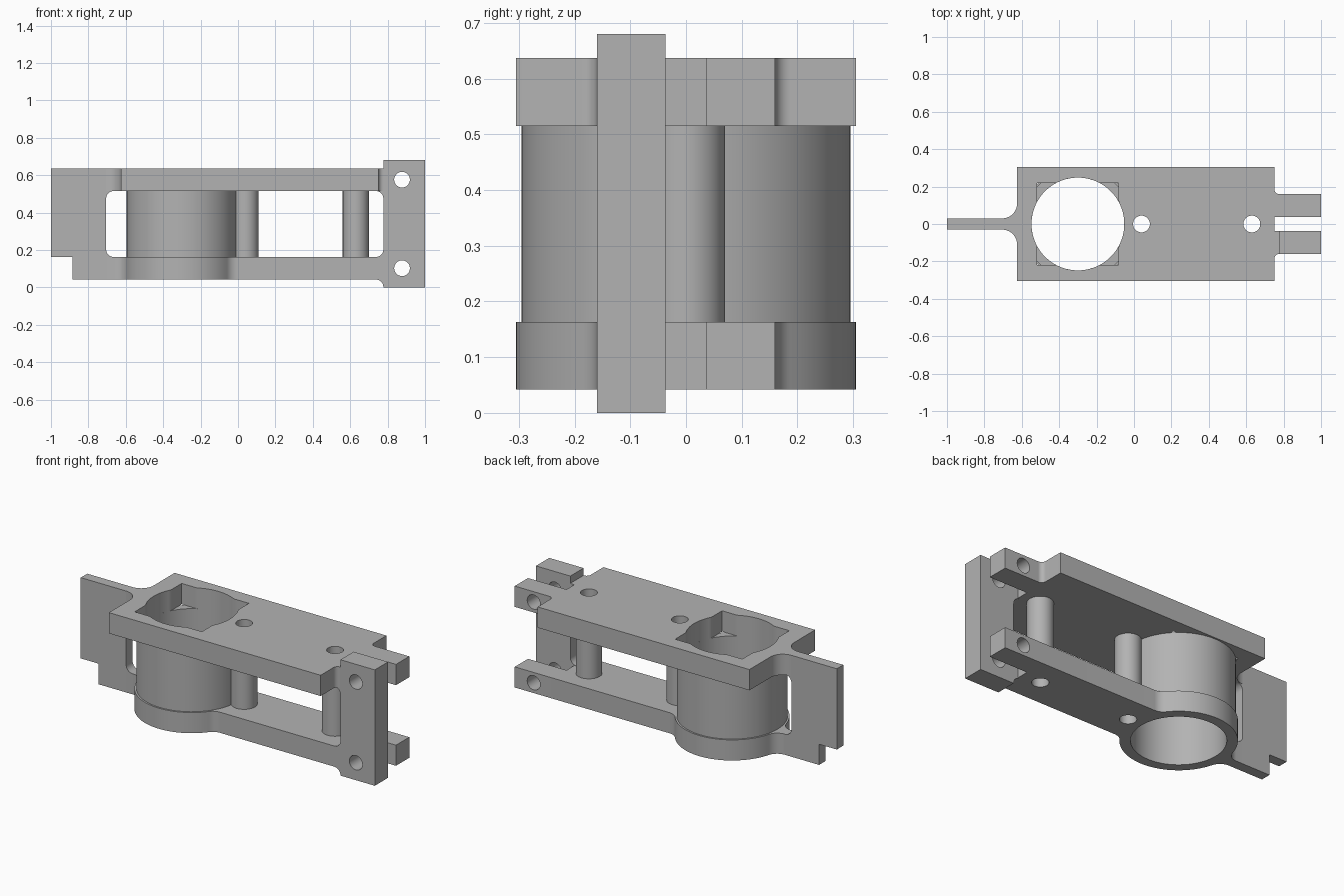
import bpy
import math
from mathutils import Matrix, Vector

cube = bpy.data.objects.get("Cube")
if cube:
    bpy.data.objects.remove(cube, do_unlink=True)

# One plain grey for the whole part
grey = bpy.data.materials.new("machined_grey")
grey.use_nodes = True
COLOR = (0.45, 0.45, 0.45, 1)
grey.diffuse_color = COLOR
grey.node_tree.nodes["Principled BSDF"].inputs["Base Color"].default_value = COLOR

# Main dimensions
LOW = (0.042, 0.163)        # lower plate, bottom and top
HIGH = (0.515, 0.637)       # upper plate, bottom and top
RING_X, RING_R, BORE_R = -0.3, 0.305, 0.248
POSTS = (0.04, 0.63)
POST_R, POST_BORE = 0.07, 0.045
FIN_X, FIN_Y = -0.705, 0.03
LUG_X, LUG_IN, LUG_OUT = 0.777, 0.037, 0.16
SLOT_X = 0.75
PIN_X, PIN_R = 0.877, 0.042
PIN_Z = [sum(LOW) / 2, sum(HIGH) / 2]
CORNER = 0.04


def arc(cx, cy, r, start, end, steps=10):
    """Points on an arc, angles in degrees."""
    angles = [math.radians(start + (end - start) * i / steps) for i in range(steps + 1)]
    return [(cx + r * math.cos(a), cy + r * math.sin(a)) for a in angles]


def circle(cx, cy, r, steps=64):
    return arc(cx, cy, r, 0, 360, steps)[:-1]


def mirrored(half):
    """Close a half outline by mirroring it across y = 0."""
    return half + [(x, -y) for x, y in reversed(half)]


def prism(name, loops, low, high, upright=False):
    """Extrude an outline with holes along z, or along y if upright."""
    curve = bpy.data.curves.new(name, "CURVE")
    curve.dimensions = "2D"
    curve.fill_mode = "BOTH"
    curve.extrude = (high - low) / 2
    for loop in loops:
        spline = curve.splines.new("POLY")
        spline.points.add(len(loop) - 1)
        for point, (u, v) in zip(spline.points, loop):
            point.co = (u, v, 0, 1)
        spline.use_cyclic_u = True
    obj = bpy.data.objects.new(name, curve)
    bpy.context.collection.objects.link(obj)
    bpy.ops.object.select_all(action="DESELECT")
    obj.select_set(True)
    bpy.context.view_layer.objects.active = obj
    bpy.ops.object.convert(target="MESH")
    obj = bpy.context.object
    middle = (low + high) / 2
    if upright:
        place = Matrix.Translation(Vector((0, middle, 0))) @ Matrix.Rotation(math.pi / 2, 4, "X")
    else:
        place = Matrix.Translation(Vector((0, 0, middle)))
    obj.data.transform(place)
    obj.data.materials.clear()
    obj.data.materials.append(grey)
    # Weld caps to walls so the shading angle works
    bpy.ops.object.mode_set(mode="EDIT")
    bpy.ops.mesh.select_all(action="SELECT")
    bpy.ops.mesh.remove_doubles(threshold=0.00005)
    bpy.ops.mesh.normals_make_consistent(inside=False)
    bpy.ops.object.mode_set(mode="OBJECT")
    bpy.ops.object.shade_smooth_by_angle(angle=math.radians(30))
    return obj


post_holes = [circle(x, 0, POST_BORE, 40) for x in POSTS]
slot_end = [(LUG_X, LUG_OUT), (LUG_X, LUG_IN), (SLOT_X, LUG_IN)]

# Upper plate: wide rectangle filleted into the fin and the lugs
upper_half = (arc(FIN_X, 0.11, 0.08, -90, 0)
              + [(-0.625, 0.305), (SLOT_X, 0.305)]
              + arc(LUG_X, LUG_OUT + 0.027, 0.027, 180, 270)
              + slot_end[1:])
# Its opening joins the round bore with a square socket
opening = []
for i in range(144):
    a = math.tau * i / 144
    c, s = math.cos(a), math.sin(a)
    r = max(BORE_R, 0.218 / max(abs(c), abs(s)))
    opening.append((RING_X + r * c, r * s))
prism("upper_plate", [mirrored(upper_half), opening] + post_holes, *HIGH)

# Lower plate: ring blended into the fin and a narrow strip
F = 0.07


def blend(y):
    """Offset and angle of a fillet centre beside the ring."""
    dx = math.sqrt((RING_R + F) ** 2 - (y + F) ** 2)
    return dx, math.degrees(math.atan2(y + F, dx))


fin_dx, fin_a = blend(FIN_Y)
strip_dx, strip_a = blend(LUG_OUT)
lower_half = ([(FIN_X, FIN_Y)]
              + arc(RING_X - fin_dx, FIN_Y + F, F, -90, -fin_a)
              + arc(RING_X, 0, RING_R, 180 - fin_a, strip_a, 32)[1:]
              + arc(RING_X + strip_dx, LUG_OUT + F, F, 180 + strip_a, 270)[1:]
              + slot_end)
ring_bore = circle(RING_X, 0, BORE_R, 96)
prism("lower_plate", [mirrored(lower_half), ring_bore] + post_holes, *LOW)

# Barrel and hollow posts between the plates
prism("barrel", [circle(RING_X, 0, 0.295, 96), ring_bore], LOW[1], HIGH[0])
for name, x, hole in zip(("inner_post", "outer_post"), POSTS, post_holes):
    prism(name, [circle(x, 0, POST_R, 48), hole], LOW[1], HIGH[0])

# Fin with rounded window corners and a stepped lower edge
fx = FIN_X + CORNER
fin = ([(-1, HIGH[1]), (FIN_X, HIGH[1]), (FIN_X, HIGH[0])]
       + arc(fx, HIGH[0] - CORNER, CORNER, 90, 180)
       + arc(fx, LOW[1] + CORNER, CORNER, 180, 270)
       + [(FIN_X, LOW[1]), (FIN_X, LOW[0]), (-0.885, LOW[0]),
          (-0.885, LOW[1]), (-1, LOW[1])])
prism("fin", [fin], -FIN_Y, FIN_Y, upright=True)

# Full height front lug, rounded into the plates
lx = LUG_X - CORNER
lug = ([(1, 0), (1, 0.68), (LUG_X, 0.68), (LUG_X, HIGH[0])]
       + arc(lx, HIGH[0] - CORNER, CORNER, 90, 0)
       + arc(lx, LOW[1] + CORNER, CORNER, 0, -90)
       + [(LUG_X, LOW[1]), (LUG_X, LOW[0])]
       + arc(lx, LOW[0] - CORNER, CORNER, 90, 0)
       + [(LUG_X, 0)])
pin_holes = [circle(PIN_X, z, PIN_R, 40) for z in PIN_Z]
prism("front_lug", [lug] + pin_holes, -LUG_OUT, -LUG_IN, upright=True)

# Short rear lugs, one on each plate
for name, (low, high), hole in zip(("lower_rear_lug", "upper_rear_lug"), (LOW, HIGH), pin_holes):
    bar = [(LUG_X, low), (1, low), (1, high), (LUG_X, high)]
    prism(name, [bar, hole], LUG_IN, LUG_OUT, upright=True)
